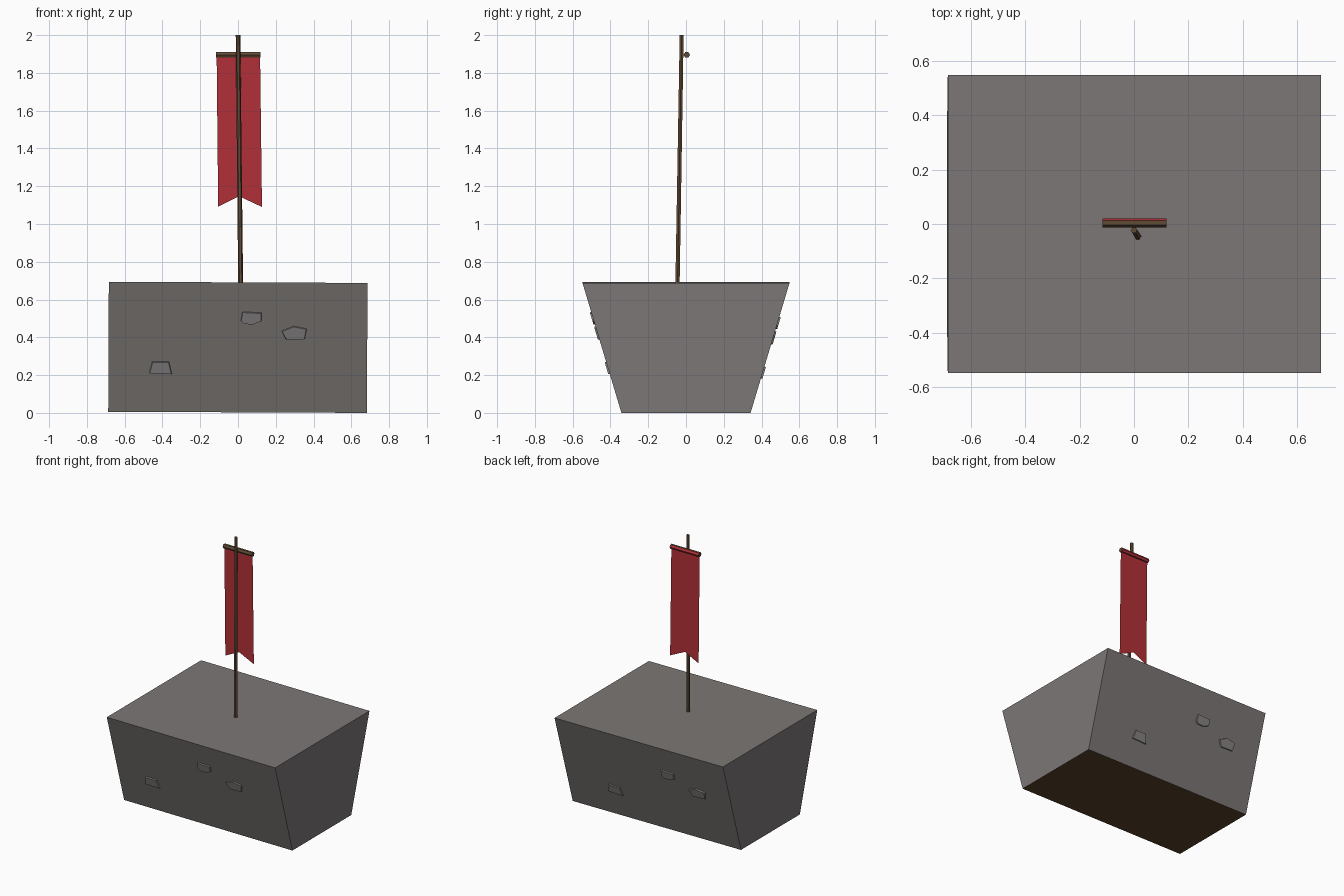
import bpy, bmesh, math
from mathutils import Vector

if "Cube" in bpy.data.objects:
    bpy.data.objects.remove(bpy.data.objects["Cube"])

def mat(name, rgb):
    m = bpy.data.materials.new(name)
    m.diffuse_color = (*rgb, 1)
    m.use_nodes = True
    m.node_tree.nodes["Principled BSDF"].inputs["Base Color"].default_value = m.diffuse_color
    return m

STONE = mat("stone_grey", (0.20, 0.185, 0.18))
LIGHT = mat("light_stone", (0.24, 0.23, 0.225))
DIRT = mat("dirt_brown", (0.10, 0.055, 0.02))
WOOD = mat("wood_brown", (0.12, 0.07, 0.035))
CLOTH = mat("red_cloth", (0.45, 0.03, 0.04))

def make(name, verts, faces, mats, recalc=True):
    me = bpy.data.meshes.new(name)
    me.from_pydata([tuple(v) for v in verts], [], faces)
    if recalc:
        bm = bmesh.new()
        bm.from_mesh(me)
        bmesh.ops.recalc_face_normals(bm, faces=bm.faces)
        bm.to_mesh(me)
        bm.free()
    for m in mats:
        me.materials.append(m)
    ob = bpy.data.objects.new(name, me)
    bpy.context.collection.objects.link(ob)
    return ob

def loft(name, lower, upper, mats):
    """Closed solid between two rings with equal point counts."""
    n = len(lower)
    sides = [(i, (i + 1) % n, n + (i + 1) % n, n + i) for i in range(n)]
    return make(name, lower + upper,
                sides + [tuple(range(n)), tuple(range(n, 2 * n))], mats)

# Block: tapered in depth only, with a brown underside
def rect(x0, x1, d, zl, zr):
    return [Vector(p) for p in ((x0, -d, zl), (x1, -d, zr), (x1, d, zr), (x0, d, zl))]

block = loft("stone_block", rect(-0.687, 0.682, 0.342, 0.006, 0.0),
             rect(-0.684, 0.686, 0.548, 0.694, 0.688), [STONE, DIRT])
for p in block.data.polygons:
    if p.normal.z < -0.9:
        p.material_index = 1

# Raised stones: front set, and the same set turned half round and shifted
SHAPES = [
    [(-.471, .21), (-.455, .272), (-.365, .272), (-.349, .206)],
    [(.014, .487), (.022, .536), (.125, .531), (.127, .487), (.08, .468), (.03, .471)],
    [(.229, .434), (.294, .460), (.365, .446), (.355, .390), (.254, .387)],
]
OUT = Vector((0, -0.957, -0.29))

def stone(name, pts, back):
    ring = [Vector((x, -(0.342 + 0.206 * z / 0.69), z)) for x, z in pts]
    if back:
        ring = [v + Vector((0.12, 0.0075, -0.025)) for v in ring]
    mid = sum(ring, Vector()) / len(ring)
    base = [v - OUT * 0.005 for v in ring]
    face = [mid + (v - mid) * 0.93 + OUT * 0.008 for v in ring]
    if back:
        base, face = ([Vector((-v.x, -v.y, v.z)) for v in r] for r in (base, face))
    loft(name, base, face, [LIGHT])

for back in (False, True):
    for i, pts in enumerate(SHAPES):
        stone(f"{'back' if back else 'front'}_stone_{i + 1}", pts, back)

# Pole: six-sided, leaning slightly
def hexring(c, r):
    return [Vector((c[0] + r * math.cos(i * math.pi / 3),
                    c[1] + r * math.sin(i * math.pi / 3), c[2])) for i in range(6)]

loft("pole", hexring((0.014, -0.045, 0.68), 0.013),
     hexring((0.0, -0.023, 2.0), 0.012), [WOOD])

# Crossbar: six-sided rod, its back half wrapped in cloth
def barring(x):
    return [Vector((x, 0.004 + 0.017 * math.cos(i * math.pi / 3),
                    1.895 + 0.017 * math.sin(i * math.pi / 3))) for i in range(6)]

bar = loft("crossbar", barring(-0.116), barring(0.119), [WOOD, CLOTH])
for p in bar.data.polygons:
    if p.normal.y > 0.3:
        p.material_index = 1

# Banner: single sheet with a notched end
make("banner", [(-0.113, 0.003, 1.885), (0.004, 0.003, 1.885), (0.117, 0.003, 1.885),
                (0.127, 0.003, 1.09), (0.006, 0.003, 1.147), (-0.105, 0.003, 1.092)],
     [(0, 5, 4, 1), (1, 4, 3, 2)], [CLOTH], recalc=False)
